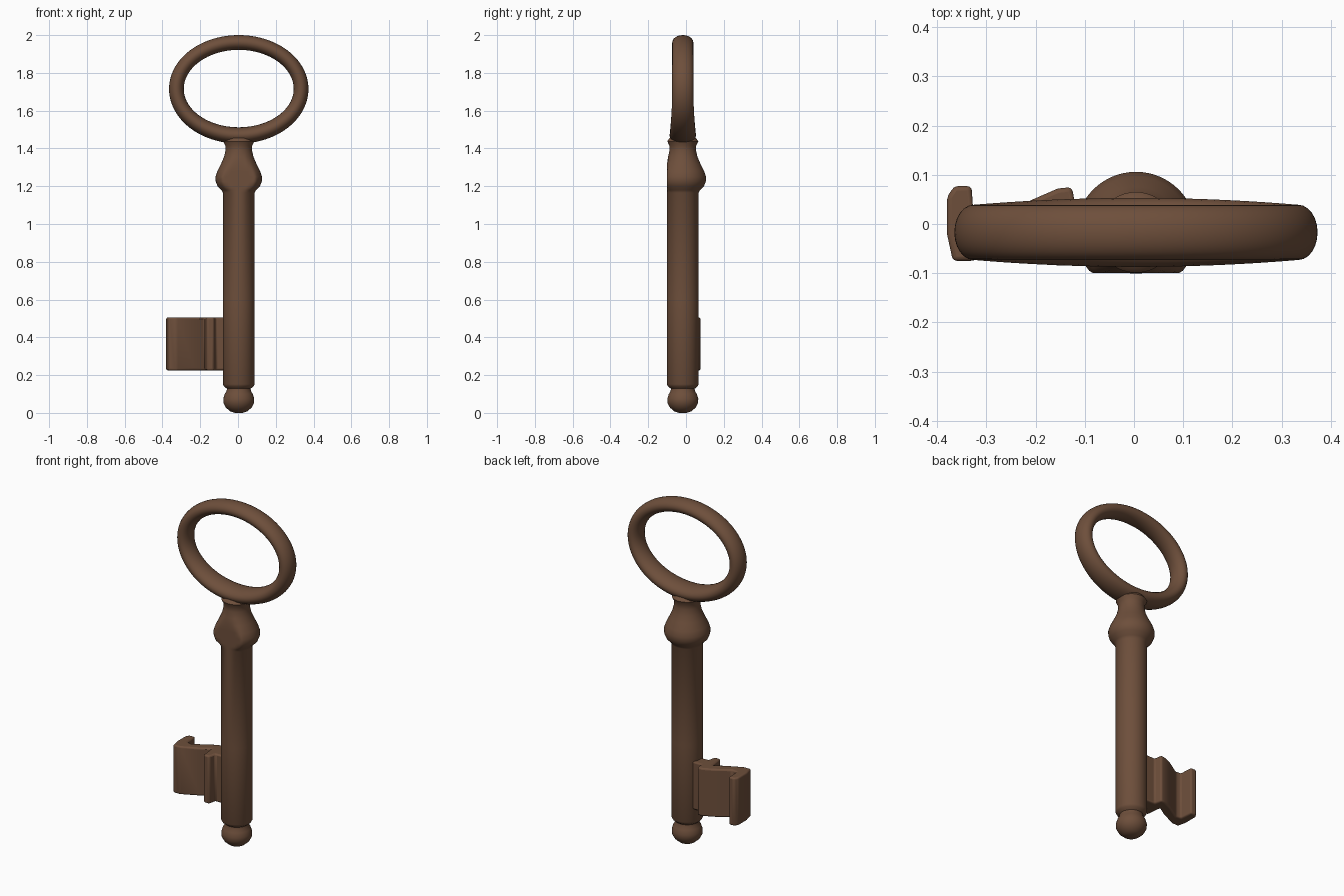
import bpy, bmesh, math

if "Cube" in bpy.data.objects:
    bpy.data.objects.remove(bpy.data.objects["Cube"])

CX, CY = 0.004, -0.017   # axis of the shaft

brown = bpy.data.materials.new("aged brown metal")
brown.diffuse_color = (0.155, 0.078, 0.044, 1)
brown.use_nodes = True
brown.node_tree.nodes["Principled BSDF"].inputs["Base Color"].default_value = brown.diffuse_color


def finish(name, bm):
    bmesh.ops.recalc_face_normals(bm, faces=bm.faces)
    me = bpy.data.meshes.new(name)
    bm.to_mesh(me)
    bm.free()
    ob = bpy.data.objects.new(name, me)
    bpy.context.collection.objects.link(ob)
    me.materials.append(brown)
    bpy.context.view_layer.objects.active = ob
    bpy.ops.object.select_all(action='DESELECT')
    ob.select_set(True)
    return ob


def grid_faces(bm, rows, wrap):
    n = len(rows)
    for i in range(n if wrap else n - 1):
        a, b = rows[i], rows[(i + 1) % n]
        for j in range(len(a)):
            k = (j + 1) % len(a)
            bm.faces.new((a[j], a[k], b[k], b[j]))


# Shaft with ball tip, collar and neck, turned from one profile
profile = [(.02, 0), (.045, .008), (.068, .028), (.081, .052), (.082, .075),
           (.074, .1), (.064, .117), (.063, .128), (.078, .14), (.084, .152),
           (.084, .6), (.083, 1.165), (.092, 1.18), (.112, 1.2), (.122, 1.225),
           (.123, 1.25), (.113, 1.28), (.093, 1.32), (.078, 1.355),
           (.07, 1.39), (.071, 1.415), (.082, 1.438), (.07, 1.455), (.03, 1.47)]
bm = bmesh.new()
N = 64
rows = []
for r, z in profile:
    row = []
    for j in range(N):
        t = math.tau * j / N
        y = CY + r * math.sin(t)
        if z > 1.17:              # worn flat on the front of the collar
            y = max(y, -0.1)
        row.append(bm.verts.new((CX + r * math.cos(t), y, z)))
    rows.append(row)
grid_faces(bm, rows, False)
bm.faces.new(rows[0])
bm.faces.new(rows[-1])
shaft = finish("shaft", bm)
bpy.ops.object.shade_smooth_by_angle(angle=math.radians(50))

# Oval bow ring, a little thicker at the bottom
bm = bmesh.new()
rows = []
for i in range(96):
    t = math.tau * i / 96
    low = max(0, -math.sin(t)) ** 2
    a, b = 0.33, 0.246
    nx, nz = math.cos(t) / a, math.sin(t) / b
    L = math.hypot(nx, nz)
    nx, nz = nx / L, nz / L
    rad, wid = 0.039 + 0.004 * low, 0.056 + 0.014 * low
    row = []
    for j in range(24):
        p = math.tau * j / 24
        d = rad * math.cos(p)
        row.append(bm.verts.new((CX + a * math.cos(t) + d * nx,
                                 CY + wid * math.sin(p),
                                 1.715 + b * math.sin(t) + d * nz)))
    rows.append(row)
grid_faces(bm, rows, True)
finish("bow_ring", bm)
bpy.ops.object.shade_smooth_by_angle(angle=math.radians(60))

# Key bit: zigzag plan outline raised into a plate
outline = [(0, -.035), (-.118, -.04), (-.128, -.084), (-.166, -.084),
           (-.176, .005), (-.23, -.03), (-.325, -.075), (-.368, -.075),
           (-.38, -.02), (-.38, .055), (-.365, .077), (-.33, .077),
           (-.325, .0), (-.295, -.005), (-.21, .048), (-.155, .072), (-.126, .075),
           (-.118, .03), (0, .03)]
bm = bmesh.new()
base = bm.faces.new([bm.verts.new((x, y, 0.225)) for x, y in outline])
ext = bmesh.ops.extrude_face_region(bm, geom=[base])
for v in ext["geom"]:
    if isinstance(v, bmesh.types.BMVert):
        v.co.z = 0.505
bit = finish("key_bit", bm)
bev = bit.modifiers.new("soft edges", 'BEVEL')
bev.width = 0.009
bev.segments = 3
bev.angle_limit = math.radians(25)
bpy.ops.object.shade_smooth_by_angle(angle=math.radians(40))
